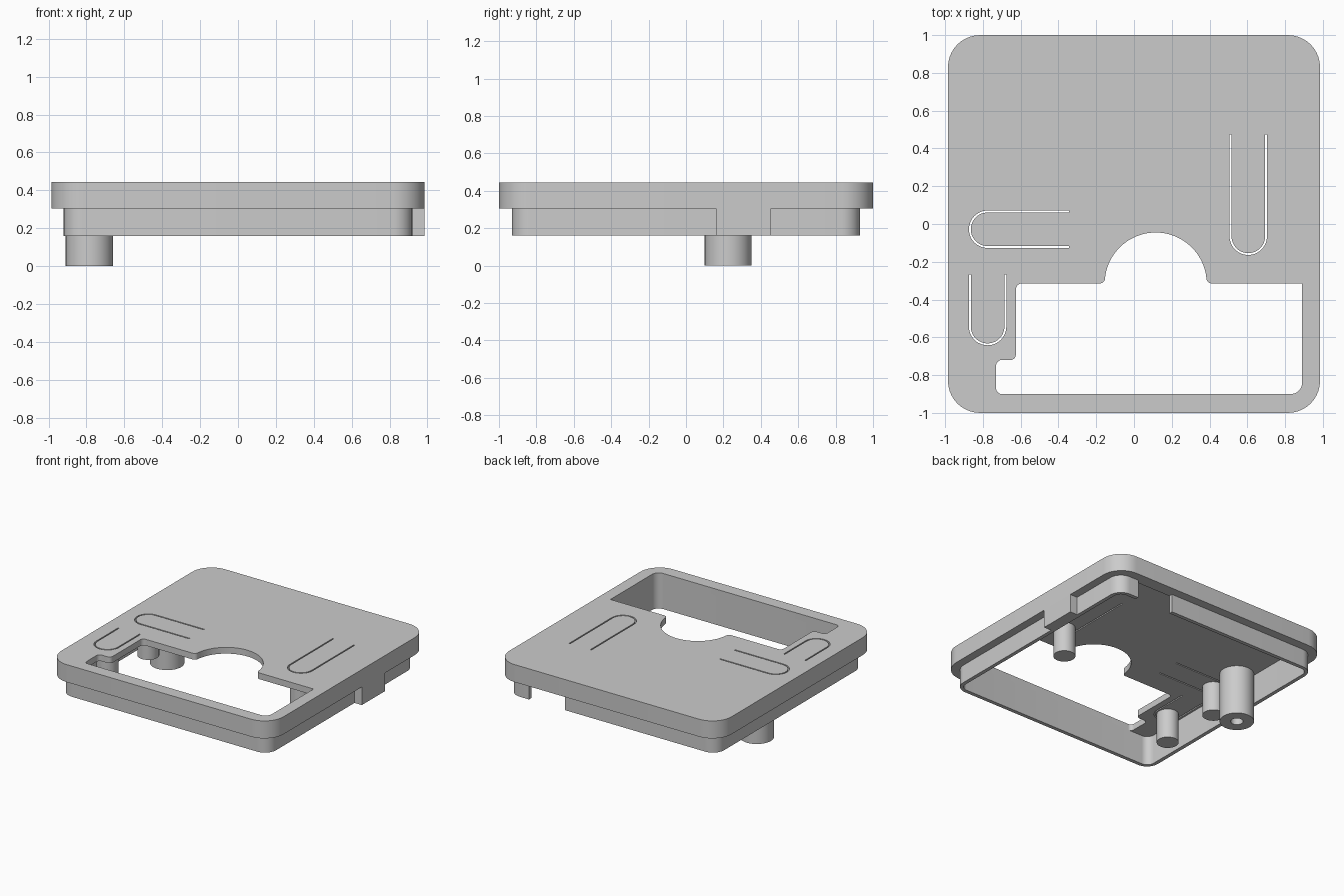
import bpy
from math import pi, cos, sin, tan, atan2, remainder
from mathutils import Vector

cube = bpy.data.objects.get("Cube")
if cube:
    bpy.data.objects.remove(cube, do_unlink=True)

grey = bpy.data.materials.new("light_grey_plastic")
grey.use_nodes = True
COLOUR = (0.6, 0.6, 0.6, 1)
grey.diffuse_color = COLOUR
grey.node_tree.nodes["Principled BSDF"].inputs["Base Color"].default_value = COLOUR

TOP, CEILING, STEP, LIP_BASE = 0.445, 0.395, 0.305, 0.16


def arc(cx, cy, r, start, end, n=24):
    angles = [start + (end - start) * i / n for i in range(n + 1)]
    return [(cx + r * cos(a), cy + r * sin(a)) for a in angles]


def circle(cx, cy, r, n=40):
    return arc(cx, cy, r, 0, 2 * pi, n)[:-1]


def rounded(corners):
    """Fillet each (x, y, radius) corner of a closed polygon."""
    out = []
    for i, (x, y, r) in enumerate(corners):
        if r == 0:
            out.append((x, y))
            continue
        p = Vector((x, y))
        a = (Vector(corners[i - 1][:2]) - p).normalized()
        b = (Vector(corners[(i + 1) % len(corners)][:2]) - p).normalized()
        half = a.angle(b) / 2
        centre = p + (a + b).normalized() * (r / sin(half))
        va = p + a * (r / tan(half)) - centre
        vb = p + b * (r / tan(half)) - centre
        start = atan2(va.y, va.x)
        sweep = remainder(atan2(vb.y, vb.x) - start, 2 * pi)
        out += arc(centre.x, centre.y, r, start, start + sweep, 10)
    return out


def rect(hx, hy, r):
    return rounded([(hx, hy, r), (-hx, hy, r), (-hx, -hy, r), (hx, -hy, r)])


def extrude(name, loops, z0, z1):
    """Solid from a filled outline with holes."""
    curve = bpy.data.curves.new(name, 'CURVE')
    curve.dimensions = '2D'
    curve.fill_mode = 'BOTH'
    curve.extrude = (z1 - z0) / 2
    for loop in loops:
        s = curve.splines.new('POLY')
        s.points.add(len(loop) - 1)
        for point, (x, y) in zip(s.points, loop):
            point.co = (x, y, 0, 1)
        s.use_cyclic_u = True
    obj = bpy.data.objects.new(name, curve)
    bpy.context.collection.objects.link(obj)
    obj.location.z = (z0 + z1) / 2
    curve.materials.append(grey)
    bpy.ops.object.select_all(action='DESELECT')
    obj.select_set(True)
    bpy.context.view_layer.objects.active = obj
    bpy.ops.object.convert(target='MESH')
    bpy.ops.object.shade_smooth_by_angle()


def u_slot(cx, cy, length, turn):
    """Thin U-shaped cut around a flexible tongue; legs run along +x, then turned."""
    r, w = 0.094, 0.005
    outer = arc(0, 0, r + w, pi / 2, 3 * pi / 2)
    inner = arc(0, 0, r - w, 3 * pi / 2, pi / 2)
    loop = ([(length, r + w)] + outer + [(length, -r - w), (length, w - r)]
            + inner + [(length, r - w)])
    c, s = cos(turn), sin(turn)
    return [(cx + x * c - y * s, cy + x * s + y * c) for x, y in loop]


# Window with a semicircular bay and a small side notch
bay = [(x, y, 0) for x, y in arc(0.115, -0.315, 0.27, 0.15, pi - 0.15, 40)]
window = rounded([(-0.73, -0.9, 0.03), (0.89, -0.9, 0.06), (0.89, -0.315, 0),
                  (0.385, -0.315, 0.03)] + bay
                 + [(-0.155, -0.315, 0.03), (-0.625, -0.315, 0.03),
                    (-0.625, -0.72, 0.03), (-0.73, -0.72, 0.03)])

# Button tongues: centre, leg length, direction
tongues = {"left": (0.605, -0.065, 0.54, pi / 2),
           "right_middle": (-0.775, -0.028, 0.43, 0),
           "right_front": (-0.775, -0.543, 0.275, pi / 2)}

# Top plate and thick rim
outline = rect(0.985, 1.0, 0.17)
extrude("top_plate", [outline, window] + [u_slot(*t) for t in tongues.values()], CEILING, TOP)
extrude("rim", [outline, rect(0.89, 0.9, 0.06)], STEP, CEILING)


# Inset lip, open at one place along the back
def lip_path(hx, hy, r):
    return rounded([(0.42, hy, 0), (-hx, hy, r), (-hx, -hy, r),
                    (hx, -hy, r), (hx, hy, r), (0.74, hy, 0)])


extrude("lip", [lip_path(0.92, 0.93, 0.1) + lip_path(0.89, 0.9, 0.06)[::-1]],
        LIP_BASE, STEP)

# Flush tab on the left side
extrude("side_tab", [[(0.89, 0.16), (0.985, 0.16), (0.985, 0.455), (0.89, 0.455)]],
        LIP_BASE, STEP)

# Button pins and hollow screw boss
for side, (x, y, _, _) in tongues.items():
    extrude(side + "_button_pin", [circle(x, y, 0.08)], LIP_BASE, CEILING)
extrude("screw_boss", [circle(-0.785, 0.225, 0.125), circle(-0.785, 0.225, 0.045)],
        0, CEILING)
